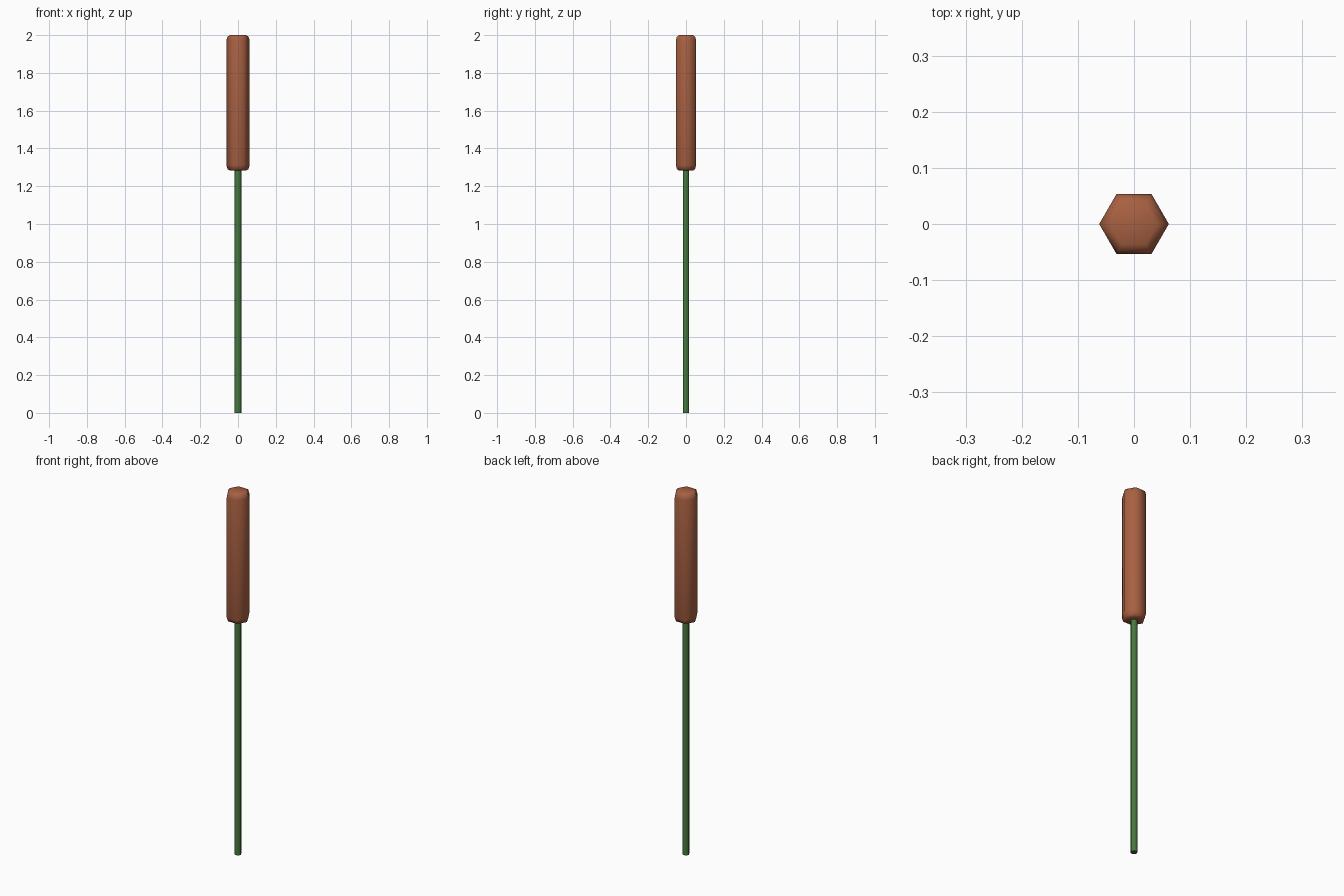
import bpy, bmesh, math

if "Cube" in bpy.data.objects:
    bpy.data.objects.remove(bpy.data.objects["Cube"])


def material(name, rgb):
    m = bpy.data.materials.new(name)
    m.diffuse_color = (*rgb, 1.0)
    m.use_nodes = True
    m.node_tree.nodes["Principled BSDF"].inputs["Base Color"].default_value = m.diffuse_color
    return m


def lathe(name, profile, mat, sides=6):
    """Six-sided closed solid from (radius, height) rings, corners on the x axis."""
    bm = bmesh.new()
    rings = [[bm.verts.new((r * math.cos(2 * math.pi * i / sides),
                            r * math.sin(2 * math.pi * i / sides), z))
              for i in range(sides)] for r, z in profile]
    for a, b in zip(rings, rings[1:]):
        for i in range(sides):
            j = (i + 1) % sides
            bm.faces.new((a[i], a[j], b[j], b[i]))
    bm.faces.new(rings[0][::-1])
    bm.faces.new(rings[-1])
    me = bpy.data.meshes.new(name)
    bm.to_mesh(me)
    bm.free()
    me.materials.append(mat)
    me.shade_smooth()
    ob = bpy.data.objects.new(name, me)
    bpy.context.collection.objects.link(ob)
    bpy.context.view_layer.objects.active = ob
    ob.select_set(True)
    bpy.ops.object.shade_smooth_by_angle(angle=math.radians(65))
    ob.select_set(False)
    return ob


brown = material("reed brown", (0.39, 0.118, 0.054))
green = material("stem green", (0.065, 0.19, 0.05))

# Slim stalk running up into the seed head
lathe("stem", [(0.018, 0.0), (0.018, 1.30)], green)

# Seed head with rounded ends
lathe("seed_head", [(0.042, 1.283), (0.055, 1.290), (0.062, 1.312),
                    (0.062, 1.970), (0.056, 1.992), (0.042, 2.0)], brown)
